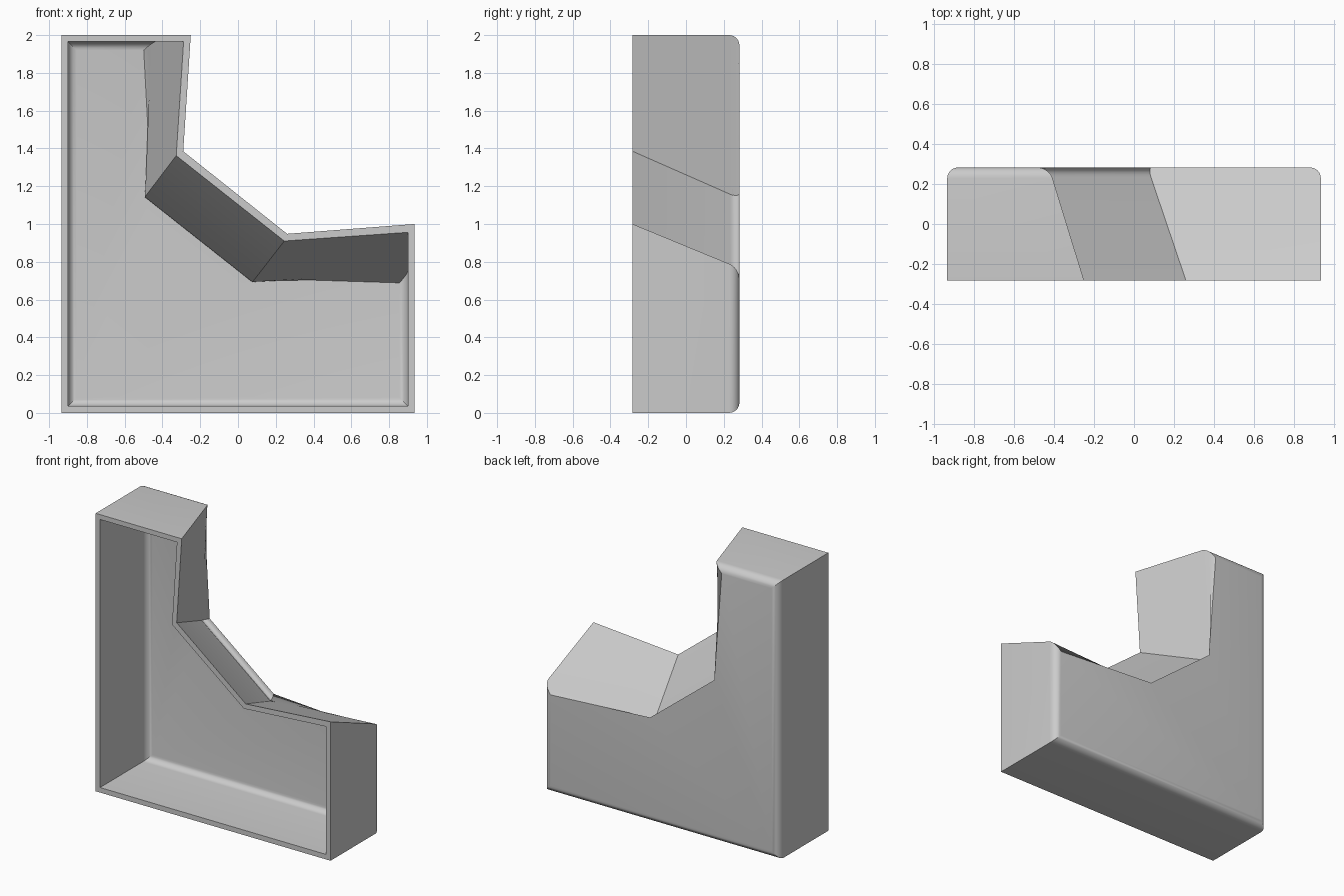
import bpy
import bmesh
import math

cube = bpy.data.objects.get("Cube")
if cube:
    bpy.data.objects.remove(cube, do_unlink=True)

grey = bpy.data.materials.new("plain grey")
grey.use_nodes = True
colour = (0.6, 0.6, 0.6, 1)
grey.diffuse_color = colour
grey.node_tree.nodes["Principled BSDF"].inputs["Base Color"].default_value = colour


def outline(side, low, top, right_end, elbow_low, elbow_high, top_end, shift):
    """Stepped outline; the three notch walls slide by shift, staying parallel."""
    (ax, az), (bx, bz) = elbow_low, elbow_high
    slope = (right_end - az) / (side - ax)
    lean = (top_end - bx) / (top - bz)
    ax, bx = ax - shift[0], bx - shift[0]
    az, bz = az - shift[1], bz - shift[1]
    return [(-side, low), (side, low), (side, az + slope * (side - ax)),
            (ax, az), (bx, bz), (bx + lean * (top - bz), top), (-side, top)]


def add_tray(bm, front_y, back_y, shift, radius, *shape):
    """Side walls and rounded-edged back panel; returns the front rim verts."""
    front = [bm.verts.new((x, front_y, z)) for x, z in outline(*shape, (0, 0))]
    back = [bm.verts.new((x, back_y, z)) for x, z in outline(*shape, shift)]
    n = len(front)
    for i in range(n):
        j = (i + 1) % n
        bm.faces.new((front[i], front[j], back[j], back[i]))
    panel = bm.faces.new(back)
    bmesh.ops.bevel(bm, geom=list(panel.edges), offset=radius, segments=6,
                    profile=0.5, affect='EDGES', clamp_overlap=True)
    return front


bm = bmesh.new()
FRONT, BACK = -0.283, 0.283

# Outer shell and inner hollow
outer = add_tray(bm, FRONT, BACK, (0.19, 0.247), 0.055,
                 0.935, 0, 2, 1.0, (0.26, 0.948), (-0.29, 1.385), -0.25)
inner = add_tray(bm, FRONT, BACK - 0.035, (0.178, 0.232), 0.045,
                 0.9, 0.036, 1.965, 0.956, (0.245, 0.91), (-0.327, 1.362), -0.288)

# Flat front rim joining them
for i in range(len(outer)):
    j = (i + 1) % len(outer)
    bm.faces.new((outer[i], inner[i], inner[j], outer[j]))
bmesh.ops.recalc_face_normals(bm, faces=bm.faces)

mesh = bpy.data.meshes.new("hollow_bracket_shell")
bm.to_mesh(mesh)
bm.free()
mesh.materials.append(grey)
shell = bpy.data.objects.new("hollow_bracket_shell", mesh)
bpy.context.collection.objects.link(shell)

# Smooth rounded edges, sharp corners
bpy.ops.object.select_all(action='DESELECT')
shell.select_set(True)
bpy.context.view_layer.objects.active = shell
bpy.ops.object.shade_smooth_by_angle(angle=math.radians(30))
